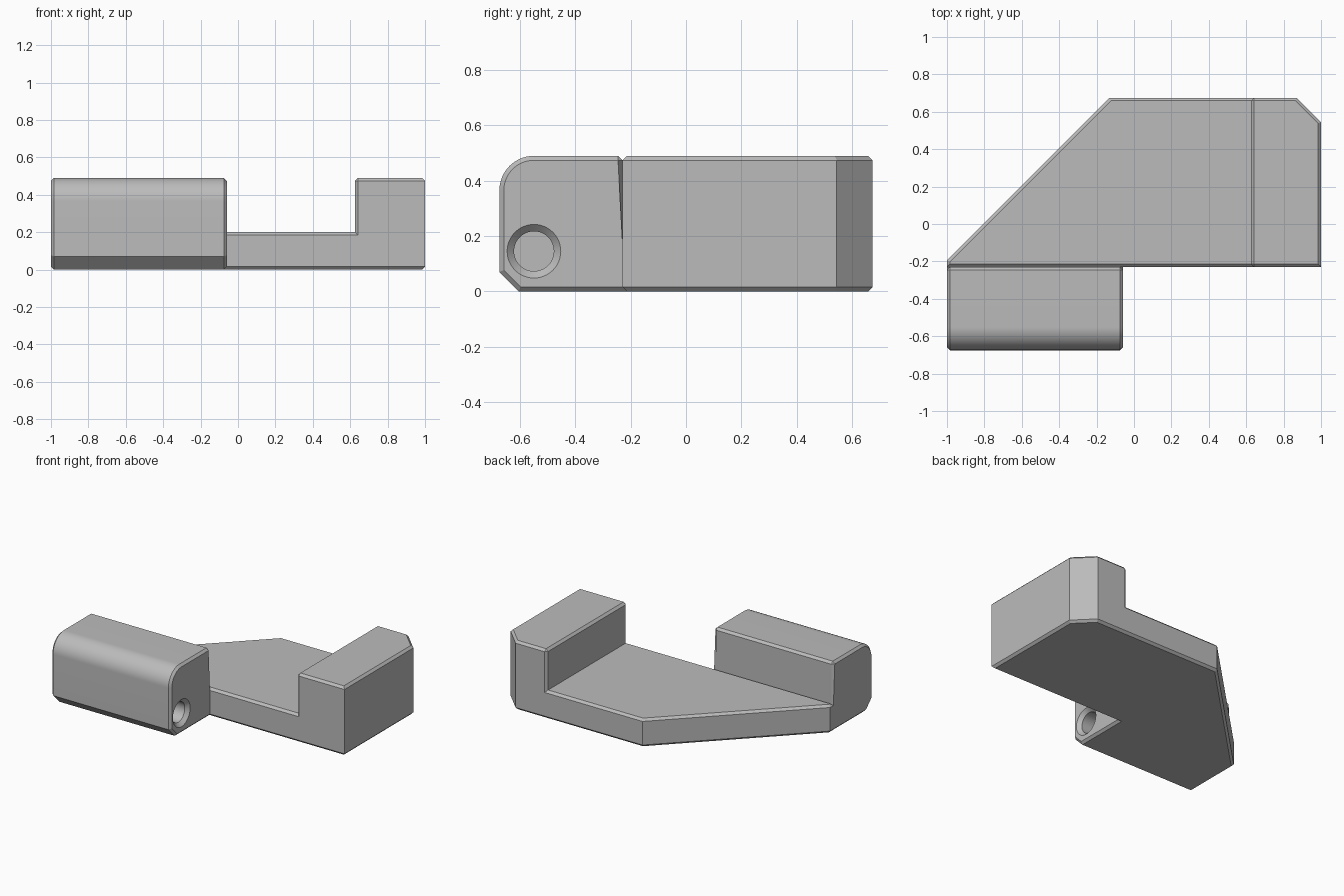
import bpy, bmesh, math
from mathutils import Vector

BEVEL = 0.016
TOP, FLOOR = 0.49, 0.2

if "Cube" in bpy.data.objects:
    bpy.data.objects.remove(bpy.data.objects["Cube"], do_unlink=True)

grey = bpy.data.materials.new("plain grey")
grey.use_nodes = True
colour = (0.5, 0.5, 0.5, 1)
grey.diffuse_color = colour
grey.node_tree.nodes["Principled BSDF"].inputs["Base Color"].default_value = colour


def prism(points, offset):
    """Closed prism from a planar outline pushed along an offset."""
    bm = bmesh.new()
    face = bm.faces.new([bm.verts.new(p) for p in points])
    result = bmesh.ops.extrude_face_region(bm, geom=[face])
    verts = [v for v in result["geom"] if isinstance(v, bmesh.types.BMVert)]
    bmesh.ops.translate(bm, verts=verts, vec=offset)
    bmesh.ops.recalc_face_normals(bm, faces=bm.faces)
    return bm


def chamfer(bm, keep_sharp):
    """Chamfer the square convex edges, except those the rule keeps sharp."""
    bm.normal_update()
    edges = [e for e in bm.edges
             if e.calc_face_angle_signed(0) > math.radians(60)
             and not keep_sharp((e.verts[0].co + e.verts[1].co) / 2, e)]
    bmesh.ops.bevel(bm, geom=edges, offset=BEVEL, segments=1,
                    affect='EDGES', clamp_overlap=True)


def finish(bm, name):
    mesh = bpy.data.meshes.new(name)
    bm.to_mesh(mesh)
    bm.free()
    mesh.materials.append(grey)
    obj = bpy.data.objects.new(name, mesh)
    bpy.context.collection.objects.link(obj)
    return obj


# Base plate with raised side block, clipped at its back corners
front, back = -0.23, 0.675
outline = [(-1, 0), (1, 0), (1, TOP), (0.625, TOP), (0.625, FLOOR), (-1, FLOOR)]
bm = prism([(x, front, z) for x, z in outline], (0, back - front, 0))
for point, normal in (((-0.13, back, 0), (-1, 1, 0)), ((1, 0.545, 0), (1, 1, 0))):
    cut = bmesh.ops.bisect_plane(bm, geom=bm.verts[:] + bm.edges[:] + bm.faces[:],
                                 plane_co=point, plane_no=Vector(normal).normalized(),
                                 clear_outer=True)
    rim = [e for e in cut["geom_cut"] if isinstance(e, bmesh.types.BMEdge)]
    bmesh.ops.holes_fill(bm, edges=rim, sides=0)
bmesh.ops.recalc_face_normals(bm, faces=bm.faces)
chamfer(bm, lambda mid, e: abs(mid.x) > 0.99
        and abs(e.verts[0].co.z - e.verts[1].co.z) > 0.1)
finish(bm, "base_plate")

# Barrel block with rounded upper front edge and a foot tucked into the plate
radius, nose = 0.125, -0.675
arc = [(nose + radius - radius * math.sin(a), TOP - radius + radius * math.cos(a))
       for a in (math.pi / 2 * i / 16 for i in range(17))]
profile = arc + [(nose, 0.07), (-0.605, 0), (-0.2, 0), (-0.2, 0.18),
                 (front, 0.18), (front, TOP)]
bm = prism([(-1, y, z) for y, z in profile], (0.94, 0, 0))
chamfer(bm, lambda mid, e: mid.y > front + 0.01)
barrel = finish(bm, "barrel_block")

# Blind pin hole with countersunk mouth
bm = bmesh.new()
stations = [(-0.04, 0.117), (-0.085, 0.072), (-0.9, 0.072)]
rings = []
for x, r in stations:
    rings.append([bm.verts.new((x, -0.55 + r * math.cos(a), 0.145 + r * math.sin(a)))
                  for a in (math.tau * i / 48 for i in range(48))])
for a, b in zip(rings, rings[1:]):
    for i in range(48):
        j = (i + 1) % 48
        bm.faces.new((a[i], a[j], b[j], b[i]))
bm.faces.new(rings[0])
bm.faces.new(rings[-1])
bmesh.ops.recalc_face_normals(bm, faces=bm.faces)
cutter = finish(bm, "pin_hole_cutter")
cutter.hide_render = True

drill = barrel.modifiers.new("pin hole", 'BOOLEAN')
drill.operation = 'DIFFERENCE'
drill.solver = 'EXACT'
drill.object = cutter
bpy.ops.object.select_all(action='DESELECT')
bpy.context.view_layer.objects.active = barrel
barrel.select_set(True)
bpy.ops.object.modifier_apply(modifier=drill.name)
bpy.data.objects.remove(cutter, do_unlink=True)
bpy.ops.object.shade_smooth_by_angle(angle=math.radians(25))
